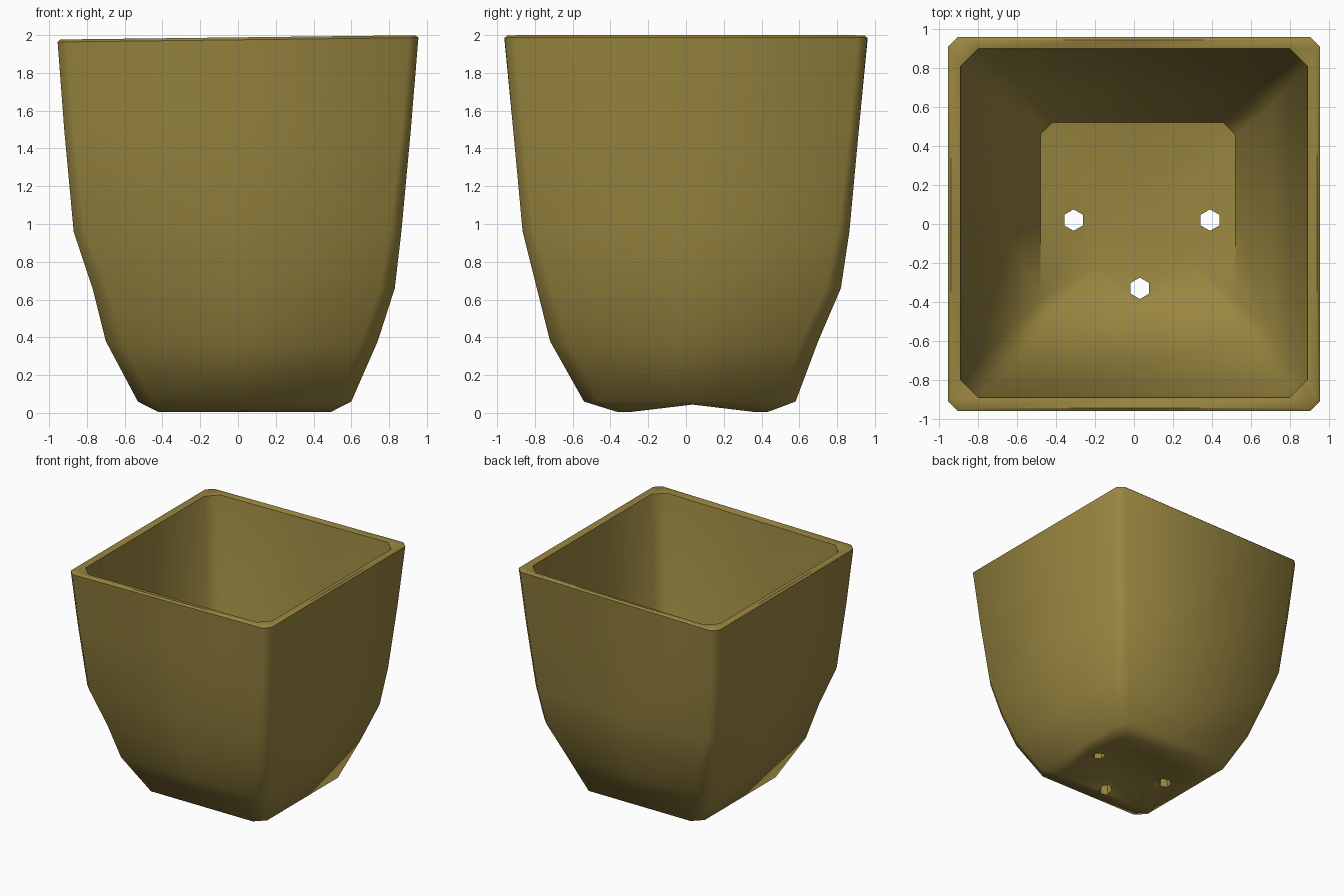
import bpy, bmesh, math
from mathutils import Matrix

cube = bpy.data.objects.get("Cube")
if cube:
    bpy.data.objects.remove(cube, do_unlink=True)

clay = bpy.data.materials.new("olive glaze")
clay.use_nodes = True
colour = (0.32, 0.24, 0.052, 1)
clay.diffuse_color = colour
clay.node_tree.nodes["Principled BSDF"].inputs["Base Color"].default_value = colour


def ring(bm, x0, x1, y0, y1, z, cut, tilt=0.0, arch=0.0):
    """Square ring with cut corners and a middle point on every side."""
    mx, my = (x0 + x1) / 2, (y0 + y1) / 2
    pts = [(x0 + cut, y0), (mx, y0), (x1 - cut, y0),
           (x1, y0 + cut), (x1, my), (x1, y1 - cut),
           (x1 - cut, y1), (mx, y1), (x0 + cut, y1),
           (x0, y1 - cut), (x0, my), (x0, y0 + cut)]
    return [bm.verts.new((x, y, z + tilt * x + (arch if i in (4, 10) else 0)))
            for i, (x, y) in enumerate(pts)]


# Rings from the underside, up the outside, over the rim and down the inside
levels = [
    (-.25, .27, -.22, .26, .07, .06),
    (-.42, .49, -.36, .43, .004, .06, 0, .04),
    (-.53, .60, -.54, .58, .06, .08),
    (-.70, .74, -.72, .70, .38, .09),
    (-.77, .83, -.79, .82, .66, .08),
    (-.87, .865, -.865, .865, .96, .06),
    (-.92, .915, -.915, .915, 1.50, .05),
    (-.955, .955, -.96, .96, 1.975, .05, .012),
    (-.94, .94, -.945, .945, 1.988, .05, .012),
    (-.89, .89, -.89, .90, 1.975, .09, .012),
    (-.80, .80, -.80, .81, 1.0, .09),
    (-.68, .71, -.67, .70, .55, .09),
    (-.48, .52, -.44, .52, .17, .06),
    (-.25, .27, -.22, .26, .13, .06),
]
bm = bmesh.new()
rings = [ring(bm, *level) for level in levels]
for low, high in zip(rings, rings[1:]):
    for i in range(len(low)):
        j = (i + 1) % len(low)
        bm.faces.new((low[i], low[j], high[j], high[i]))
bm.faces.new(rings[0][::-1])
bm.faces.new(rings[-1])
bmesh.ops.recalc_face_normals(bm, faces=bm.faces)
mesh = bpy.data.meshes.new("planter_pot")
bm.to_mesh(mesh)
bm.free()
mesh.materials.append(clay)
pot = bpy.data.objects.new("planter_pot", mesh)
bpy.context.collection.objects.link(pot)

# Drain holes through the floor
bm = bmesh.new()
for x, y in ((-.31, .02), (.39, .02), (.03, -.33)):
    bmesh.ops.create_cone(bm, cap_ends=True, segments=6, radius1=.055, radius2=.055,
                          depth=.6, matrix=Matrix.Translation((x, y, .1)))
cutter_mesh = bpy.data.meshes.new("drain_cutter")
bm.to_mesh(cutter_mesh)
bm.free()
cutter_mesh.materials.append(clay)
cutter = bpy.data.objects.new("drain_cutter", cutter_mesh)
cutter.hide_render = True
bpy.context.collection.objects.link(cutter)

drain = pot.modifiers.new("drain_holes", "BOOLEAN")
drain.operation = "DIFFERENCE"
drain.solver = "EXACT"
drain.object = cutter
bpy.context.view_layer.objects.active = pot
pot.select_set(True)
bpy.ops.object.modifier_apply(modifier=drain.name)
bpy.data.objects.remove(cutter, do_unlink=True)
bpy.ops.object.shade_smooth_by_angle(angle=math.radians(50))
